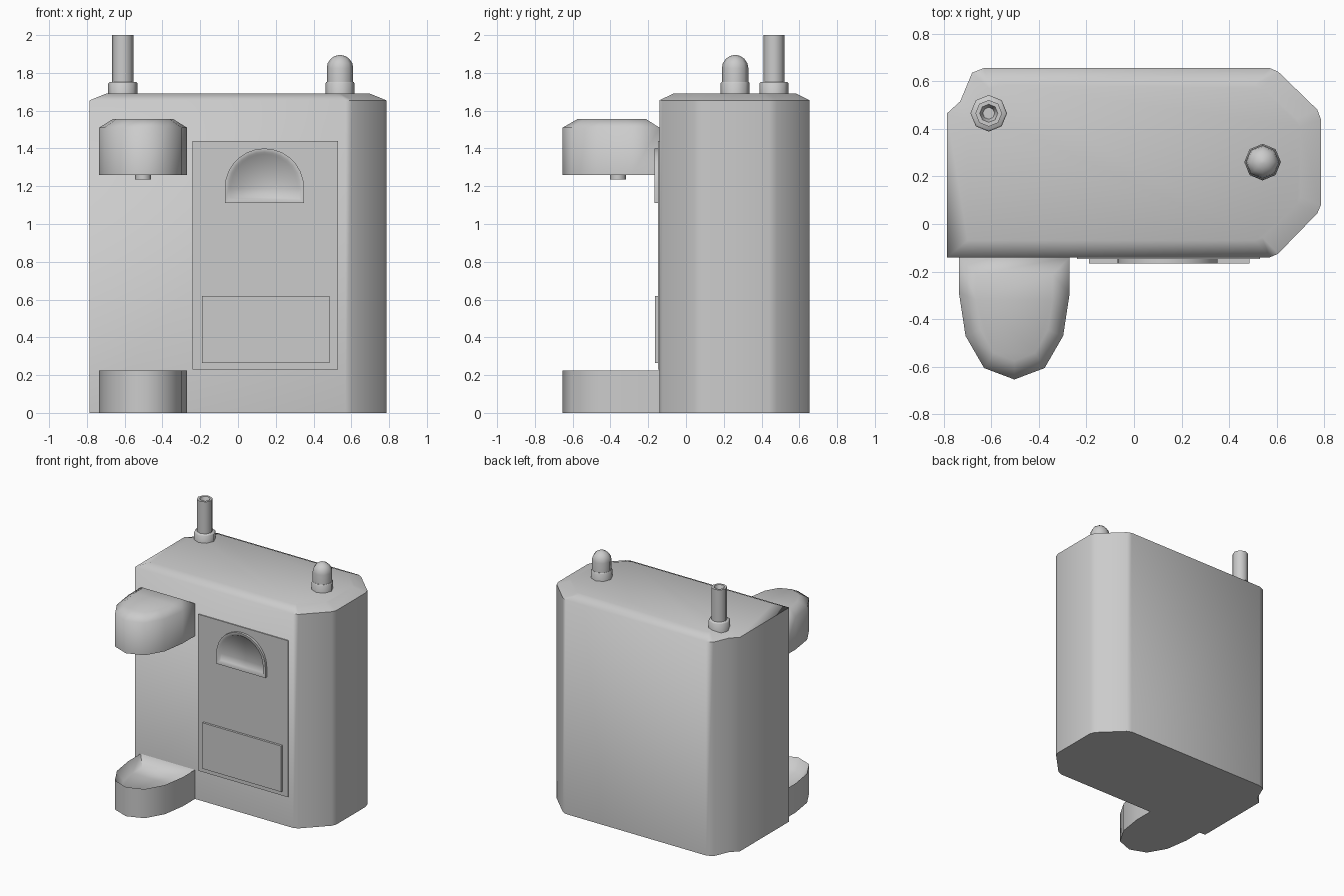
import bpy, bmesh, math

cube = bpy.data.objects.get("Cube")
if cube:
    bpy.data.objects.remove(cube, do_unlink=True)

grey = bpy.data.materials.new("light grey")
grey.use_nodes = True
color = (0.6, 0.6, 0.6, 1)
grey.diffuse_color = color
grey.node_tree.nodes["Principled BSDF"].inputs["Base Color"].default_value = color


def loft(name, rings, smooth=65):
    """Skin a stack of matching rings and cap both ends."""
    bm = bmesh.new()
    loops = [[bm.verts.new(p) for p in ring] for ring in rings]
    n = len(loops[0])
    for a, b in zip(loops, loops[1:]):
        for i in range(n):
            j = (i + 1) % n
            bm.faces.new((a[i], a[j], b[j], b[i]))
    bm.faces.new(loops[0])
    bm.faces.new(loops[-1])
    bmesh.ops.recalc_face_normals(bm, faces=bm.faces)
    mesh = bpy.data.meshes.new(name)
    bm.to_mesh(mesh)
    bm.free()
    mesh.materials.append(grey)
    obj = bpy.data.objects.new(name, mesh)
    bpy.context.collection.objects.link(obj)
    bpy.ops.object.select_all(action="DESELECT")
    obj.select_set(True)
    bpy.context.view_layer.objects.active = obj
    bpy.ops.object.shade_smooth_by_angle(angle=math.radians(smooth))
    return obj


def level(outline, z, sx=1, sy=1, cx=0, cy=0):
    """Outline at height z, scaled about a centre."""
    return [(cx + (x - cx) * sx, cy + (y - cy) * sy, z) for x, y in outline]


def turned(name, x, y, profile, sides=8, smooth=50):
    """Turned part from (radius, height) pairs."""
    angles = [i * math.tau / sides for i in range(sides)]
    return loft(name, [[(x + r * math.cos(a), y + r * math.sin(a), z)
                        for a in angles] for r, z in profile], smooth)


def plate(name, x0, x1, z0, z1, y0, y1):
    corners = [(x0, z0), (x1, z0), (x1, z1), (x0, z1)]
    return loft(name, [[(x, y, z) for x, z in corners] for y in (y0, y1)], 30)


# Cabinet with chamfered corners and sloped top rim
body = [(-.785, -.14), (.57, -.14), (.605, -.125), (.77, .045), (.785, .08),
        (.785, .44), (.77, .48), (.605, .64), (.57, .655), (-.63, .655),
        (-.68, .635), (-.73, .515), (-.785, .465)]
loft("cabinet_body", [level(body, 0), level(body, 1.655),
                      level(body, 1.69, .89, .82, 0, .257)])

# Rounded-nose footprint shared by the dispenser head and the tray
half = [(.2325, -.14), (.2325, -.29), (.205, -.47), (.127, -.605)]
nose = ([(-.5025 - x, y) for x, y in half] + [(-.5025, -.653)]
        + [(-.5025 + x, y) for x, y in reversed(half)])
loft("dispenser_head", [level(nose, 1.26), level(nose, 1.51),
                        level(nose, 1.555, .69, .71, -.5025, -.385)])
turned("dispenser_nozzle", -.5025, -.36, [(.043, 1.235), (.043, 1.27)])
loft("drip_tray", [level(nose, 0), level(nose, .225),
                   level(nose, .15, .8, .8, -.5025, -.37)])

# Front panel and lower cover
plate("front_panel", -.24, .53, .23, 1.44, -.13, -.148)
plate("lower_cover", -.19, .485, .265, .62, -.14, -.165)


def arch(radius, bottom, y, steps=14):
    pts = [(.14 + radius, bottom), (.14 - radius, bottom)]
    for i in range(steps + 1):
        a = math.pi * (1 - i / steps)
        pts.append((.14 + radius * math.cos(a), 1.19 + radius * math.sin(a)))
    return [(x, y, z) for x, z in pts]


# Arched window with raised frame and shallow recess
loft("arched_window", [arch(.21, 1.11, -.14), arch(.21, 1.11, -.166),
                       arch(.19, 1.128, -.166), arch(.18, 1.138, -.1495)])

# Exhaust pipe with hollow end
turned("pipe_collar", -.61, .465, [(.077, 1.66), (.077, 1.745), (.07, 1.752)])
turned("exhaust_pipe", -.61, .465, [(.056, 1.72), (.056, 2), (.038, 2), (.025, 1.96)])

# Domed beacon
turned("beacon_collar", .54, .26, [(.077, 1.66), (.077, 1.745), (.072, 1.752)])
dome = [(.07 * math.cos(a), 1.825 + .07 * math.sin(a))
        for a in (math.radians(d) for d in (0, 22, 45, 67, 85))]
turned("beacon_dome", .54, .26, [(.07, 1.72)] + dome)
